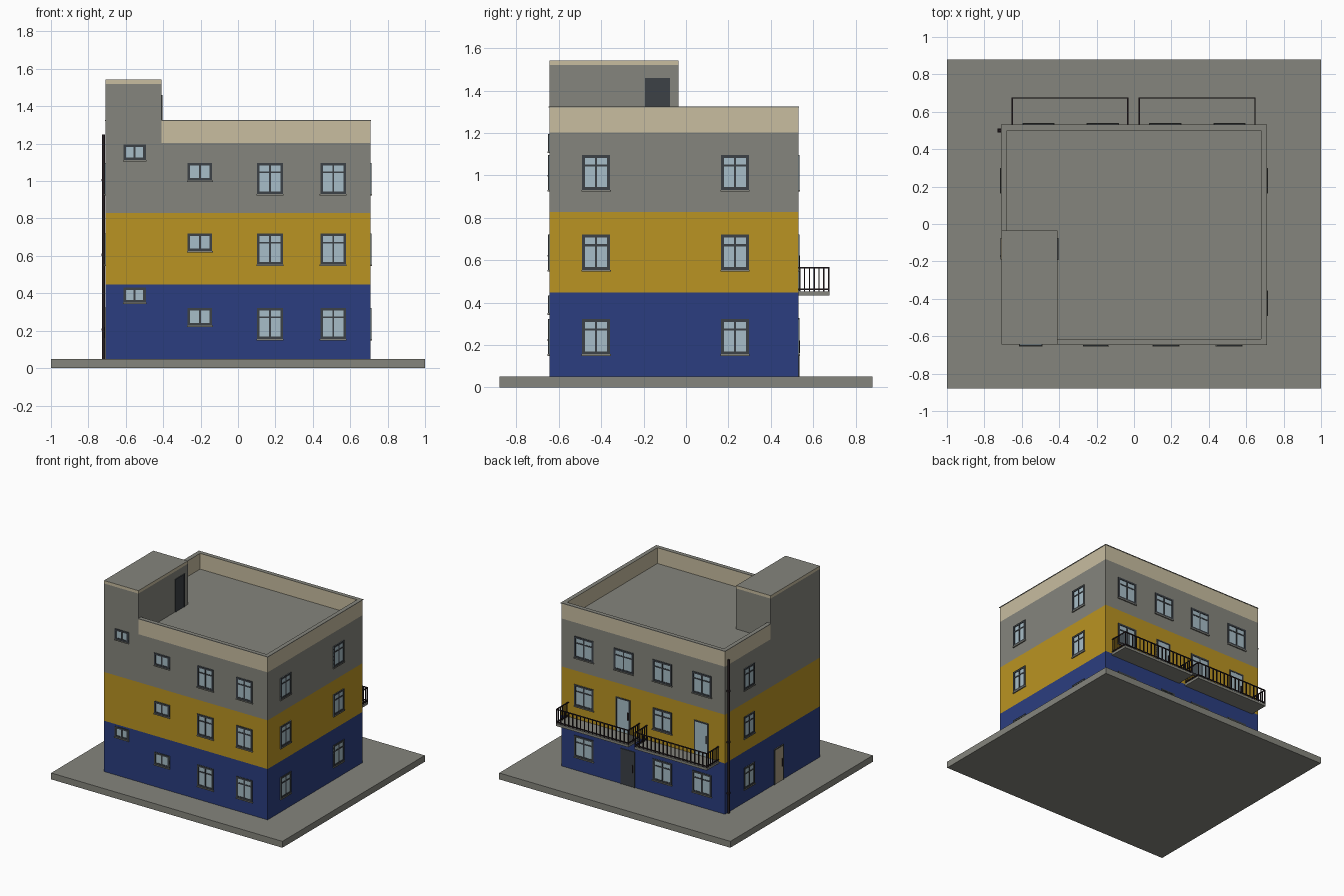
import bpy, bmesh

if "Cube" in bpy.data.objects:
    bpy.data.objects.remove(bpy.data.objects["Cube"])

# Colours (linear)
COLOURS = {
    "concrete grey": (.235, .235, .205), "blue paint": (.024, .048, .215),
    "yellow paint": (.49, .295, .016), "cream plaster": (.578, .509, .352),
    "window glass": (.39, .515, .58), "dark frame": (.045, .053, .061),
    "rail iron": (.02, .013, .016), "tan door": (.40, .34, .23),
}
MATS = {}
for n, c in COLOURS.items():
    MATS[n] = bpy.data.materials.new(n)
    MATS[n].diffuse_color = (*c, 1)
GREY, BLUE, YELLOW, CREAM, GLASS, FRAME, IRON, TAN = COLOURS

X, Y0, Y1 = .708, -.645, .53          # wall planes
BASE, ROOF, PARAPET = .05, 1.203, 1.325


def build(name, boxes, cuts=(), rule=None):
    """Object made of boxes (x0,x1,y0,y1,z0,z1,colour), optionally cut at heights and coloured by a rule."""
    bm = bmesh.new()
    slots = []
    for *b, col in boxes:
        if col not in slots:
            slots.append(col)
        vs = bmesh.ops.create_cube(bm, size=1)["verts"]
        for v in vs:
            v.co = [(b[2 * i] + b[2 * i + 1]) / 2 + v.co[i] * abs(b[2 * i + 1] - b[2 * i]) for i in range(3)]
        for f in {f for v in vs for f in v.link_faces}:
            f.material_index = slots.index(col)
    for z in cuts:
        bmesh.ops.bisect_plane(bm, geom=bm.verts[:] + bm.edges[:] + bm.faces[:],
                               plane_co=(0, 0, z), plane_no=(0, 0, 1))
    if rule:
        for f in bm.faces:
            col = rule(f)
            if col not in slots:
                slots.append(col)
            f.material_index = slots.index(col)
    me = bpy.data.meshes.new(name)
    bm.to_mesh(me)
    bm.free()
    for s in slots:
        me.materials.append(MATS[s])
    ob = bpy.data.objects.new(name, me)
    bpy.context.collection.objects.link(ob)
    return ob


def on_wall(side, u0, u1, z0, z1, out, col, plane=None):
    """Plate on one wall: u runs along the wall, out is its projection."""
    if side in ("front", "back"):
        p = Y0 if side == "front" else Y1
        q = p + (-out if side == "front" else out)
        return (u0, u1, min(p, q), max(p, q), z0, z1, col)
    p = plane if plane is not None else (X if side == "right" else -X)
    q = p + (out if side == "right" else -out)
    return (min(p, q), max(p, q), u0, u1, z0, z1, col)


def window(side, u0, u1, z0, z1, transom):
    w, m = .014, (u0 + u1) / 2
    parts = [(u0, u1, z0, z1, .002, GLASS),
             (u0, u0 + w, z0, z1, .006, FRAME), (u1 - w, u1, z0, z1, .006, FRAME),
             (u0 + w, u1 - w, z0, z0 + w, .006, FRAME), (u0 + w, u1 - w, z1 - w, z1, .006, FRAME),
             (m - .005, m + .005, z0 + w, z1 - w, .005, FRAME),
             (u0 - .003, u1 + .003, z0 - .008, z0, .009, GREY)]
    if transom:
        t = z1 - .05
        parts.append((u0 + w, u1 - w, t - .005, t + .005, .0045, FRAME))
    build(f"{side}_window", [on_wall(side, *p) for p in parts])


def door(name, side, u0, u1, z0, z1, panel, plane=None, handle=True):
    w = .01
    parts = [(u0, u1, z0, z1, .003, panel),
             (u0, u0 + w, z0, z1, .006, FRAME), (u1 - w, u1, z0, z1, .006, FRAME),
             (u0 + w, u1 - w, z1 - w, z1, .006, FRAME)]
    if handle:
        h = z0 + (z1 - z0) * .4
        parts.append((u0 + .015, u0 + .021, h, h + .06, .009, IRON))
    build(name, [on_wall(side, *p, plane) for p in parts])


# Ground slab and banded main block
build("ground_slab", [(-1, 1, -.88, .88, 0, BASE, GREY)])
build("main_block", [(-X, X, Y0, Y1, BASE, ROOF, GREY)], (.447, .828),
      lambda f: BLUE if f.calc_center_median().z < .447 else
      YELLOW if f.calc_center_median().z < .828 else GREY)

# Roof parapet, with grey top faces, stopping at the stair tower
TX, TY, T = -.41, -.035, .03
build("parapet", [(TX, X - T, Y0, Y0 + T, ROOF, PARAPET, CREAM),
                  (X - T, X, Y0, Y1, ROOF, PARAPET, CREAM),
                  (-X, X - T, Y1 - T, Y1, ROOF, PARAPET, CREAM),
                  (-X, -X + T, TY, Y1 - T, ROOF, PARAPET, CREAM)],
      rule=lambda f: GREY if f.normal.z > .5 else CREAM)
e = .003
build("parapet_cap", [(TX, X + e, Y0 - e, Y0 + T, PARAPET - .004, PARAPET + .001, GREY),
                      (X - T, X + e, Y0 + T, Y1 + e, PARAPET - .004, PARAPET + .001, GREY),
                      (-X - e, X - T, Y1 - T, Y1 + e, PARAPET - .004, PARAPET + .001, GREY),
                      (-X - e, -X + T, TY, Y1 - T, PARAPET - .004, PARAPET + .001, GREY)])

# Stair tower with cream edge band and roof door
build("stair_tower", [(-X, TX, Y0, TY, ROOF, 1.543, GREY)], (1.52,),
      lambda f: CREAM if f.calc_center_median().z > 1.52 and abs(f.normal.z) < .5 else GREY)
door("roof_door", "right", -.193, -.075, ROOF, 1.46, FRAME, plane=TX, handle=False)

# Windows on each floor
TOPS = (.322, .72, 1.097)
for i, top in enumerate(TOPS):
    window("front", -.27, -.138, top - .095, top, False)
    for u in (.102, .44):
        window("front", u, u + .138, top - .166, top, True)
    for u in (-.49, .165):
        window("right", u, u + .132, top - .166, top, True)
    window("left", .165, .297, top - .166, top, True)
    for j, u in enumerate((.51, .167, -.167, -.51)):
        if (i == 0 and j == 1) or (i == 1 and j in (1, 3)):
            continue                  # doors take these places
        window("back", u - .083, u + .083, top - .166, top, True)
for z in (.35, 1.113):                # stairwell windows
    window("front", -.612, -.493, z, z + .082, False)

# Doors
door("back_entrance_door", "back", .07, .19, BASE, .328, FRAME)
door("side_entrance_door", "left", -.19, -.075, BASE, .325, TAN)
for u in (.172, -.505):
    door("balcony_door", "back", u - .062, u + .062, .455, .72, GLASS)

# Balconies: slab plus railing
YB, ZT = .677, .567
for x0, x1 in ((-.655, -.03), (.025, .65)):
    build("balcony_slab", [(x0, x1, Y1, YB, .433, .452, GREY)])
    r = .007
    bars = []
    for z in (.46, ZT - r):           # lower and upper rails
        bars += [(x0, x1, YB - r, YB, z, z + r, IRON),
                 (x0, x0 + r, Y1, YB - r, z, z + r, IRON),
                 (x1 - r, x1, Y1, YB - r, z, z + r, IRON)]
    n = 18
    for k in range(n + 1):            # front balusters
        x = x0 + (x1 - x0 - .008) * k / n
        bars.append((x, x + .008, YB - .006, YB - .001, .45, ZT - .003, IRON))
    for k in range(6):                # side balusters
        y = Y1 + .005 + k * .0225
        for x in (x0 + .001, x1 - .006):
            bars.append((x, x + .005, y, y + .005, .45, ZT - .003, IRON))
    build("balcony_railing", bars)

# Downpipe on the left wall with wall brackets
bpy.ops.mesh.primitive_cylinder_add(vertices=12, radius=.008, depth=1.2, location=(-.719, .5, .65))
pipe = bpy.context.object
pipe.name = "downpipe"
pipe.data.materials.append(MATS[IRON])
bpy.ops.object.shade_smooth_by_angle()
build("pipe_brackets", [(-.73, -X, .49, .51, z, z + .012, IRON) for z in (.2, .6, 1.0)])

for m in bpy.data.materials:
    if m.users and not m.is_grease_pencil:
        m.use_nodes = True
        m.node_tree.nodes["Principled BSDF"].inputs["Base Color"].default_value = m.diffuse_color
